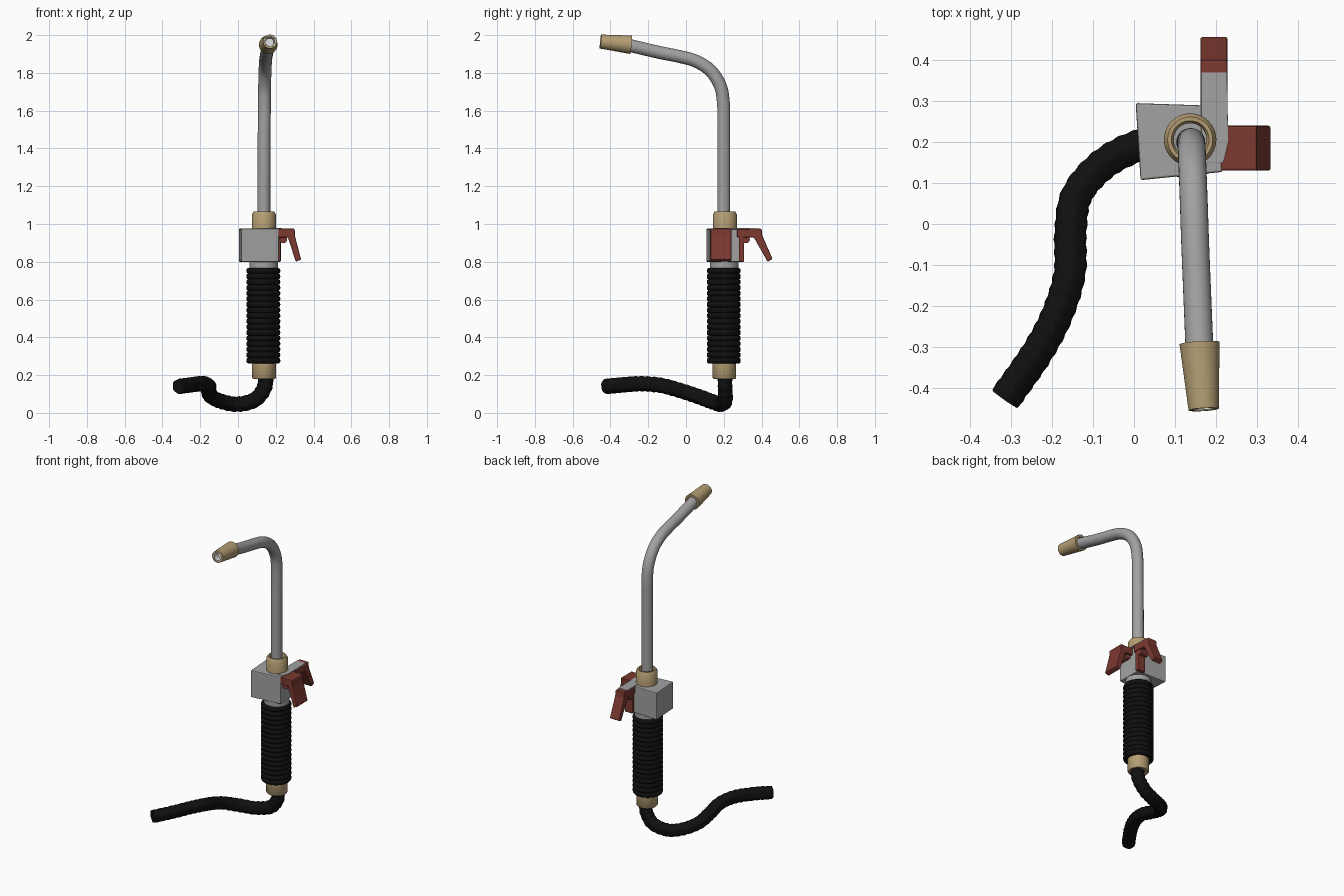
import bpy, bmesh, math
from mathutils import Vector

cube = bpy.data.objects.get("Cube")
if cube:
    bpy.data.objects.remove(cube, do_unlink=True)


def material(name, rgb):
    m = bpy.data.materials.new(name)
    m.use_nodes = True
    m.diffuse_color = (*rgb, 1)
    m.node_tree.nodes["Principled BSDF"].inputs["Base Color"].default_value = (*rgb, 1)
    return m


GREY = material("steel grey", (0.36, 0.36, 0.36))
BRASS = material("brass", (0.46, 0.34, 0.17))
RED = material("lever red", (0.2, 0.04, 0.03))
BLACK = material("black rubber", (0.005, 0.005, 0.005))
PALE = material("pale bore", (0.7, 0.7, 0.7))


def finish(name, bm, mat, bevel=0):
    bmesh.ops.recalc_face_normals(bm, faces=bm.faces)
    mesh = bpy.data.meshes.new(name)
    bm.to_mesh(mesh)
    bm.free()
    mesh.materials.append(mat)
    ob = bpy.data.objects.new(name, mesh)
    bpy.context.collection.objects.link(ob)
    if bevel:
        mod = ob.modifiers.new("soft edges", "BEVEL")
        mod.width, mod.segments = bevel, 2
    else:
        bpy.ops.object.select_all(action="DESELECT")
        ob.select_set(True)
        bpy.context.view_layer.objects.active = ob
        bpy.ops.object.shade_smooth_by_angle(angle=math.radians(40))
    return ob


def skin(bm, rings, closed=False):
    """Join rings of vertices with quads, then cap the ends."""
    n = len(rings[0])
    pairs = list(zip(rings, rings[1:]))
    if closed:
        pairs.append((rings[-1], rings[0]))
    for a, b in pairs:
        for i in range(n):
            j = (i + 1) % n
            bm.faces.new((a[i], a[j], b[j], b[i]))
    if not closed:
        bm.faces.new(rings[0])
        bm.faces.new(rings[-1])


def lathe(name, profile, mat, origin, axis=(0, 0, 1), closed=False, n=40):
    """Turn (radius, distance along axis) points around an axis."""
    bm = bmesh.new()
    turn = Vector((0, 0, 1)).rotation_difference(Vector(axis))
    rings = []
    for r, h in profile:
        ring = []
        for i in range(n):
            a = math.tau * i / n
            p = Vector((r * math.cos(a), r * math.sin(a), h))
            ring.append(bm.verts.new(Vector(origin) + turn @ p))
        rings.append(ring)
    skin(bm, rings, closed)
    return finish(name, bm, mat)


def spline(points, steps):
    """Smooth path through the control points."""
    p = [Vector(q) for q in points]
    p = [2 * p[0] - p[1]] + p + [2 * p[-1] - p[-2]]
    path = []
    for a, b, c, d in zip(p, p[1:], p[2:], p[3:]):
        for k in range(steps):
            t = k / steps
            path.append(0.5 * (2 * b + (c - a) * t + (2 * a - 5 * b + 4 * c - d) * t * t
                               + (3 * b - a - 3 * c + d) * t ** 3))
    return path + [p[-2]]


def sweep(name, points, radius, mat, steps, n):
    """Sweep a round section along a path; radius is a function of angle and length."""
    path = spline(points, steps)
    bm = bmesh.new()
    rings, side, length = [], Vector((1, 0, 0)), 0
    for i, c in enumerate(path):
        tangent = (path[min(i + 1, len(path) - 1)] - path[max(i - 1, 0)]).normalized()
        side = (side - tangent * side.dot(tangent)).normalized()
        up = tangent.cross(side)
        if i:
            length += (c - path[i - 1]).length
        ring = []
        for k in range(n):
            a = math.tau * k / n
            ring.append(bm.verts.new(c + radius(a, length) * (side * math.cos(a) + up * math.sin(a))))
        rings.append(ring)
    skin(bm, rings)
    return finish(name, bm, mat)


def prism(name, outline, offset, mat, bevel):
    """Extrude a flat outline by an offset vector."""
    bm = bmesh.new()
    rings = [[bm.verts.new(Vector(p) + s * Vector(offset)) for p in outline] for s in (0, 1)]
    skin(bm, rings)
    return finish(name, bm, mat, bevel)


CX, CY = 0.137, 0.203

# Braided hose
sweep("hose", [(0.148, 0.206, 0.21), (0.14, 0.207, 0.135), (0.09, 0.208, 0.07), (0, 0.187, 0.046),
               (-0.08, 0.142, 0.058), (-0.14, 0.07, 0.085), (-0.155, -0.02, 0.115),
               (-0.157, -0.12, 0.143), (-0.187, -0.22, 0.154), (-0.237, -0.315, 0.15),
               (-0.315, -0.427, 0.14)],
      lambda a, s: 0.039 + 0.003 * math.cos(3 * a + 90 * s) * math.cos(3 * a - 90 * s),
      BLACK, 12, 36)

# Lower brass collar
lathe("lower_collar", [(0.058, 0.18), (0.063, 0.186), (0.063, 0.27)], BRASS, (CX, CY, 0))

# Ribbed grip
ribs, bottom, pitch = 17, 0.262, 0.0297
profile = []
for i in range(ribs):
    for k in range(7):
        a = math.pi * k / 7
        profile.append((0.08 + 0.01 * math.sin(a), bottom + pitch * (i + 0.5 - 0.5 * math.cos(a))))
profile.append((0.08, bottom + pitch * ribs))
lathe("grip", profile, BLACK, (CX - 0.003, CY - 0.003, 0))

# Neck and valve body
lathe("valve_neck", [(0.075, 0.75), (0.075, 0.81)], GREY, (CX, CY, 0))
prism("valve_body", [(0.004, 0.295, 0.8), (0.016, 0.107, 0.8), (0.216, 0.127, 0.8),
                     (0.212, 0.288, 0.8)], (0, 0, 0.175), GREY, 0.005)

# Upper brass collar, open around the tube
lathe("upper_collar", [(0.064, 0.97), (0.064, 1.05), (0.055, 1.065), (0.046, 1.065),
                       (0.04, 1.055), (0.04, 0.97)], BRASS, (CX, CY + 0.003, 0), closed=True)

# Bent tube
sweep("tube", [(0.137, 0.2, 0.96), (0.137, 0.2, 1.2), (0.138, 0.2, 1.4), (0.139, 0.2, 1.54),
               (0.14, 0.198, 1.64), (0.141, 0.182, 1.73), (0.143, 0.13, 1.812),
               (0.146, 0.05, 1.863), (0.149, -0.04, 1.888), (0.153, -0.14, 1.908),
               (0.16, -0.31, 1.948)],
      lambda a, s: 0.034, GREY, 6, 28)

# Tapered nozzle with pale bore
start = Vector((0.16, -0.291, 1.949))
axis = (Vector((0.17, -0.453, 1.966)) - start).normalized()
lathe("nozzle", [(0.034, 0), (0.049, 0), (0.037, 0.163), (0.029, 0.163), (0.029, 0.1), (0.034, 0.06)],
      BRASS, start, axis, closed=True)
lathe("nozzle_bore", [(0.0285, 0.09), (0.0285, 0.161), (0.024, 0.161), (0.022, 0.12)],
      PALE, start, axis)

# Side lever: head with a sloping blade, and its pivot
prism("side_lever", [(x, 0.13, z) for x, z in
                     ((0.21, 0.975), (0.3, 0.975), (0.302, 0.935), (0.334, 0.812),
                      (0.306, 0.8), (0.265, 0.928), (0.21, 0.93))], (0, 0.11, 0), RED, 0.005)
lathe("side_pivot", [(0.02, 0), (0.02, 0.09)], RED, (0.24, 0.14, 0.918), (0, 1, 0), n=20)

# Back lever with its mount, pivot and grey top cover
prism("back_lever", [(0.162, y, z) for y, z in
                     ((0.27, 0.975), (0.4, 0.975), (0.404, 0.94), (0.458, 0.815),
                      (0.432, 0.8), (0.36, 0.928), (0.27, 0.93))], (0.066, 0, 0), RED, 0.005)
prism("back_mount", [(0.17, 0.28, 0.8), (0.225, 0.28, 0.8), (0.225, 0.307, 0.8),
                     (0.17, 0.307, 0.8)], (0, 0, 0.14), RED, 0.004)
lathe("back_pivot", [(0.02, 0), (0.02, 0.054)], RED, (0.168, 0.318, 0.918), (1, 0, 0), n=20)
prism("top_cover", [(0.164, 0.15, 0.972), (0.218, 0.15, 0.972), (0.23, 0.2, 0.972),
                    (0.227, 0.37, 0.972), (0.164, 0.37, 0.972)], (0, 0, 0.006), GREY, 0.001)
